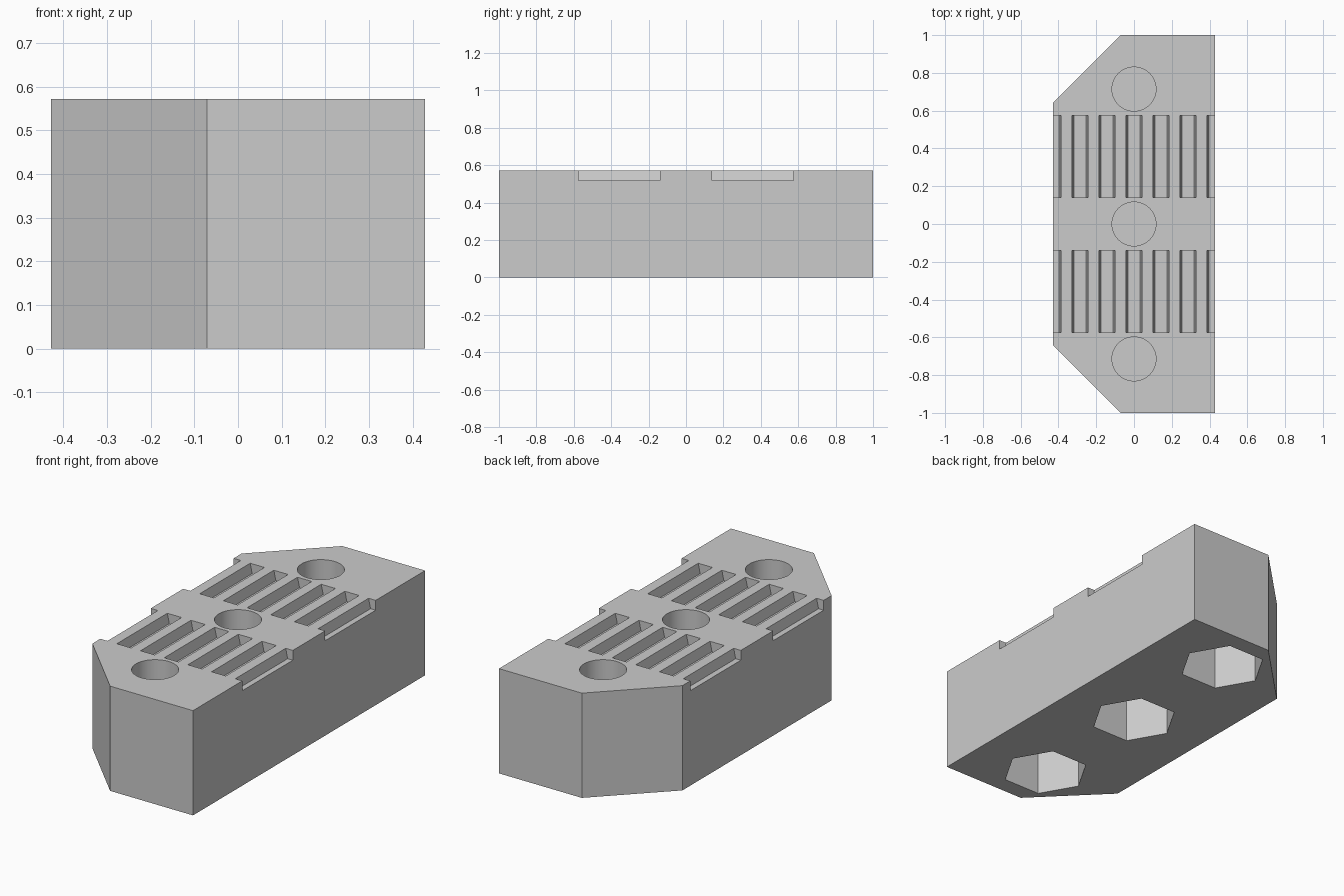
import bpy, bmesh, math

if "Cube" in bpy.data.objects:
    bpy.data.objects.remove(bpy.data.objects["Cube"], do_unlink=True)

HALF_W, HALF_L, HEIGHT = 0.4286, 1.0, 0.5714
UNIT = HALF_L / 14
CHAMFER = 5 * UNIT

grey = bpy.data.materials.new("light grey")
grey.use_nodes = True
grey.diffuse_color = (0.6, 0.6, 0.6, 1)
grey.node_tree.nodes["Principled BSDF"].inputs["Base Color"].default_value = (0.6, 0.6, 0.6, 1)


def loft(bm, lower, z0, upper, z1):
    """Closed solid between two outlines with equal point counts."""
    a = [bm.verts.new((x, y, z0)) for x, y in lower]
    b = [bm.verts.new((x, y, z1)) for x, y in upper]
    bm.faces.new(a[::-1])
    bm.faces.new(b)
    for i in range(len(a)):
        j = (i + 1) % len(a)
        bm.faces.new((a[i], a[j], b[j], b[i]))


def ring(r, n, cy):
    return [(r * math.cos(math.tau * i / n), cy + r * math.sin(math.tau * i / n))
            for i in range(n)]


def rect(cx, cy, hx, hy):
    return [(cx - hx, cy - hy), (cx + hx, cy - hy), (cx + hx, cy + hy), (cx - hx, cy + hy)]


def make_object(name, bm):
    mesh = bpy.data.meshes.new(name)
    bmesh.ops.recalc_face_normals(bm, faces=bm.faces)
    bm.to_mesh(mesh)
    bm.free()
    mesh.materials.append(grey)
    obj = bpy.data.objects.new(name, mesh)
    bpy.context.collection.objects.link(obj)
    return obj


# Block with two chamfered corners on the -x side
bm = bmesh.new()
outline = [(HALF_W, -HALF_L), (HALF_W, HALF_L), (CHAMFER - HALF_W, HALF_L),
           (-HALF_W, HALF_L - CHAMFER), (-HALF_W, CHAMFER - HALF_L), (CHAMFER - HALF_W, -HALF_L)]
outline[2] = (CHAMFER - HALF_W, HALF_L)
loft(bm, outline, 0, outline, HEIGHT)
block = make_object("clamp_block", bm)

# Screw holes from the top, nut pockets from below, a thin web between
cut = bmesh.new()
POCKET, WEB = 0.286, 0.02
for cy in (-10 * UNIT, 0, 10 * UNIT):
    hole = ring(0.1165, 48, cy)
    loft(cut, hole, POCKET + WEB, hole, HEIGHT + 0.1)
    nut = ring(0.222, 6, cy)
    loft(cut, nut, -0.1, nut, POCKET)

# Two rows of tapered grip slots, open at both long sides
DEPTH, TOP_HW, FLOOR_HW, SLOT_HL = 0.0536, 0.043, 0.031, 0.2175
slope = (TOP_HW - FLOOR_HW) / DEPTH
for cy in (-5 * UNIT, 5 * UNIT):
    for i in range(-3, 4):
        cx = i * 2 * UNIT
        loft(cut, rect(cx, cy, FLOOR_HW, SLOT_HL), HEIGHT - DEPTH,
             rect(cx, cy, TOP_HW + 0.02 * slope, SLOT_HL), HEIGHT + 0.02)
cutter = make_object("recess_cutter", cut)
cutter.hide_render = True

# Cut the recesses, then drop the cutter
mod = block.modifiers.new("recesses", 'BOOLEAN')
mod.operation = 'DIFFERENCE'
mod.solver = 'EXACT'
mod.object = cutter
bpy.ops.object.select_all(action='DESELECT')
block.select_set(True)
bpy.context.view_layer.objects.active = block
bpy.ops.object.modifier_apply(modifier=mod.name)
bpy.data.objects.remove(cutter, do_unlink=True)
bpy.ops.object.shade_smooth_by_angle(angle=math.radians(30))
